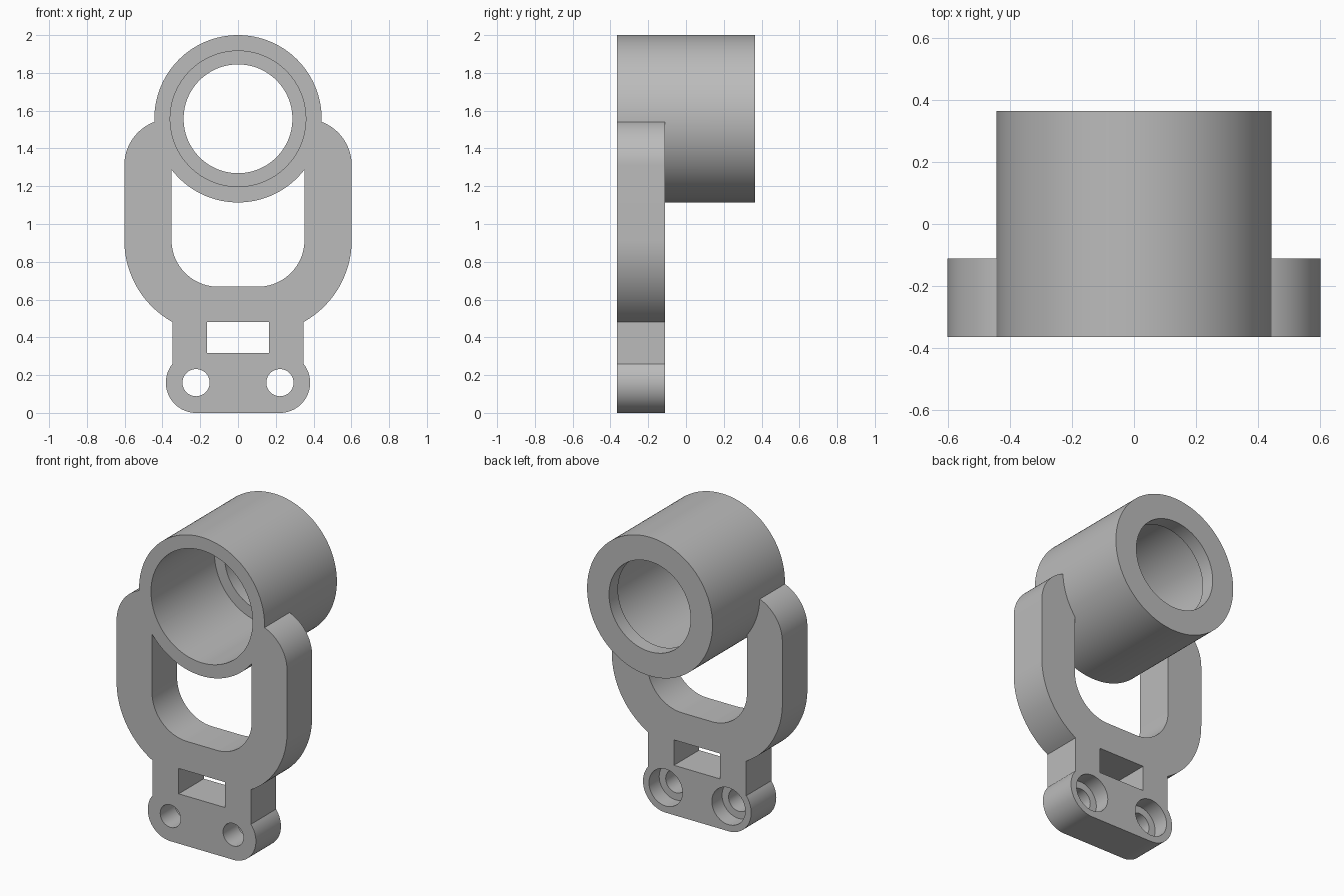
import bpy, bmesh, math

if "Cube" in bpy.data.objects:
    bpy.data.objects.remove(bpy.data.objects["Cube"])

FRONT, PLATE_BACK, BACK = -0.365, -0.112, 0.365
RING_Z, RING_R = 1.557, 0.443

grey = bpy.data.materials.new("plain grey")
grey.diffuse_color = (0.5, 0.5, 0.5, 1)
grey.use_nodes = True
grey.node_tree.nodes["Principled BSDF"].inputs["Base Color"].default_value = grey.diffuse_color


def arc(cx, cz, r, a0, a1, n=24):
    """Points along an arc in the xz plane, angles in degrees."""
    angles = [math.radians(a0 + (a1 - a0) * i / n) for i in range(n + 1)]
    return [(cx + r * math.cos(a), cz + r * math.sin(a)) for a in angles]


def mirrored(half):
    """Close a right-hand profile with its left-hand mirror image."""
    return half + [(-x, z) for x, z in reversed(half)]


def prism(name, profile, y0, y1):
    """Solid made by extruding an xz profile along y."""
    bm = bmesh.new()
    face = bm.faces.new([bm.verts.new((x, y0, z)) for x, z in profile])
    ext = bmesh.ops.extrude_face_region(bm, geom=[face])["geom"]
    moved = [g for g in ext if isinstance(g, bmesh.types.BMVert)]
    bmesh.ops.translate(bm, verts=moved, vec=(0, y1 - y0, 0))
    bmesh.ops.recalc_face_normals(bm, faces=bm.faces)
    mesh = bpy.data.meshes.new(name)
    bm.to_mesh(mesh)
    bm.free()
    mesh.materials.append(grey)
    obj = bpy.data.objects.new(name, mesh)
    bpy.context.collection.objects.link(obj)
    return obj


def cylinder(name, x, z, r, y0, y1, n=96):
    return prism(name, arc(x, z, r, 0, 360, n)[:-1], y0, y1)


def combine(target, other, operation):
    """Apply a boolean and discard the helper."""
    mod = target.modifiers.new(operation.title(), 'BOOLEAN')
    mod.operation, mod.solver, mod.object = operation, 'EXACT', other
    bpy.context.view_layer.objects.active = target
    bpy.ops.object.modifier_apply(modifier=mod.name)
    bpy.data.objects.remove(other)


# Yoke plate: foot lobes, neck, curved arms
neck_x = 0.347
lobe_a = math.degrees(math.acos((neck_x - 0.222) / 0.16))
arm_a = -math.degrees(math.acos((neck_x - 0.105) / 0.497))
top_a = math.degrees(math.acos((0.441 - 0.355) / 0.247))
outline = (arc(0.222, 0.16, 0.16, -90, lobe_a)
           + arc(0.105, 0.915, 0.497, arm_a, 0)
           + arc(0.355, 1.31, 0.247, 0, top_a)
           + [(0.3, 1.54)])
bracket = prism("bracket", mirrored(outline), FRONT, PLATE_BACK)

# Window between the arms
window = arc(0.105, 0.915, 0.247, -90, 0) + [(0.352, 1.36)]
combine(bracket, prism("window_cutter", mirrored(window), -0.6, 0.2), 'DIFFERENCE')

# Rectangular slot in the neck
slot = [(0.163, 0.318), (0.163, 0.48)]
combine(bracket, prism("slot_cutter", mirrored(slot), -0.6, 0.2), 'DIFFERENCE')

# Screw holes, counterbored from the back
for x in (-0.222, 0.222):
    combine(bracket, cylinder("screw_cutter", x, 0.16, 0.072, -0.6, 0.2, 48), 'DIFFERENCE')
    combine(bracket, cylinder("head_cutter", x, 0.16, 0.118, -0.215, 0.2, 48), 'DIFFERENCE')

# Tube with a wide bore and a narrower lip at the back
combine(bracket, cylinder("tube", 0, RING_Z, RING_R, FRONT, BACK, 128), 'UNION')
combine(bracket, cylinder("bore_cutter", 0, RING_Z, 0.359, -0.6, 0.275, 128), 'DIFFERENCE')
combine(bracket, cylinder("lip_cutter", 0, RING_Z, 0.288, -0.6, 0.6, 128), 'DIFFERENCE')

# Smooth the curved walls, keep the edges sharp
bpy.ops.object.select_all(action='DESELECT')
bracket.select_set(True)
bpy.context.view_layer.objects.active = bracket
bpy.ops.object.shade_smooth_by_angle(angle=math.radians(25))
